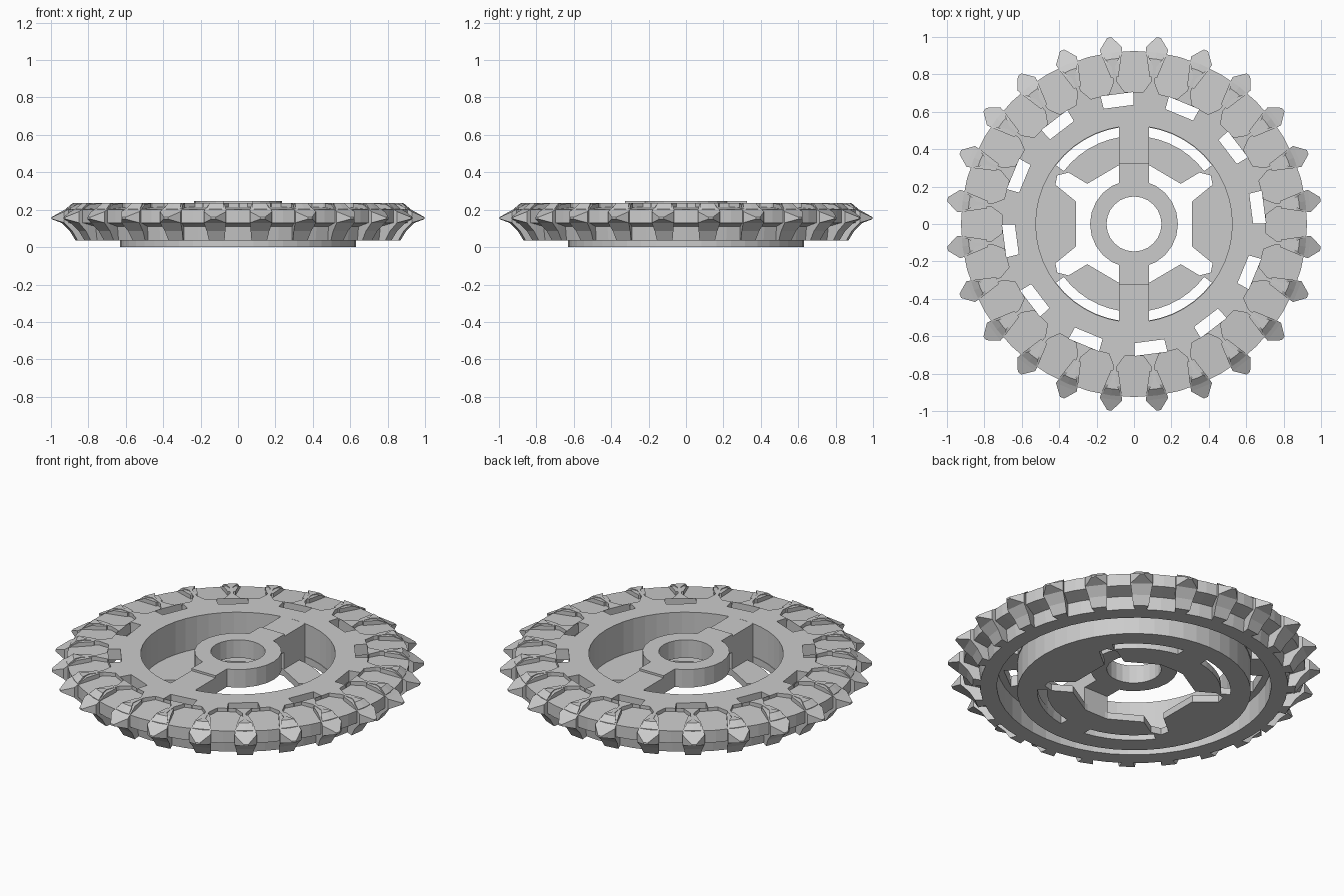
import bpy, bmesh
from math import cos, sin, pi, radians, hypot

if "Cube" in bpy.data.objects:
    bpy.data.objects.remove(bpy.data.objects["Cube"])

def make(name, verts, faces):
    me = bpy.data.meshes.new(name)
    me.from_pydata(verts, [], faces)
    bm = bmesh.new()
    bm.from_mesh(me)
    bmesh.ops.recalc_face_normals(bm, faces=bm.faces)
    bm.to_mesh(me)
    bm.free()
    ob = bpy.data.objects.new(name, me)
    bpy.context.collection.objects.link(ob)
    return ob

def lathe(name, profile, n):
    """Revolve a closed (r, z) profile around z."""
    m = len(profile)
    verts = [(r * cos(2 * pi * i / n), r * sin(2 * pi * i / n), z)
             for i in range(n) for r, z in profile]
    faces = [(i * m + j, i * m + (j + 1) % m,
              (i + 1) % n * m + (j + 1) % m, (i + 1) % n * m + j)
             for i in range(n) for j in range(m)]
    return make(name, verts, faces)

def loft(name, sections, angles):
    """Skin equal-length closed loops of points, repeated around z."""
    verts, faces = [], []
    m, k = len(sections[0]), len(sections)
    for a in angles:
        b, c, s = len(verts), cos(a), sin(a)
        verts += [(x * c - y * s, x * s + y * c, z)
                  for sec in sections for x, y, z in sec]
        faces += [(b + i * m + j, b + i * m + (j + 1) % m,
                   b + (i + 1) * m + (j + 1) % m, b + (i + 1) * m + j)
                  for i in range(k - 1) for j in range(m)]
        faces += [tuple(range(b, b + m)),
                  tuple(range(b + (k - 1) * m, b + k * m))]
    return make(name, verts, faces)

def prism(name, outline, low, high, angles=(0,)):
    """Extrude an outline; low may be a function of radius for a sloped base."""
    f = low if callable(low) else (lambda r: low)
    return loft(name, [[(x, y, f(x)) for x, y in outline],
                       [(x, y, high) for x, y in outline]], angles)

def cut(ob, cutter):
    cutter.hide_render = True
    mod = ob.modifiers.new("cut", 'BOOLEAN')
    mod.operation, mod.solver, mod.object = 'DIFFERENCE', 'EXACT', cutter
    bpy.context.view_layer.objects.active = ob
    bpy.ops.object.modifier_apply(modifier=mod.name)
    bpy.data.objects.remove(cutter)

def steps(n, offset=0.0):
    return [radians(offset) + 2 * pi * i / n for i in range(n)]

# Rim: drum wall, web, outer flange and overhanging upper band
rim = lathe("rim", [(.525, 0), (.63, 0), (.63, .17), (.74, .17), (.74, .035),
                    (.83, .035), (.84, .11), (.925, .13), (.925, .205),
                    (.89, .235), (.525, .235)], 48)

# Rounded pockets between the teeth, floor falling slightly outwards
half = [(.705, .05), (.76, .09), (.84, .102), (.89, .078), (.97, .065)]
pocket = half + [(r, -t) for r, t in reversed(half)]
cut(rim, prism("pocket_cutter", pocket,
               lambda r: .215 - (r - .705) * .06, .3, steps(24)))

# Windows through the web
cut(rim, prism("window_cutter", [(.632, -.08), (.632, .08), (.70, .088), (.70, -.088)],
               .1, .3, steps(12, 7.5)))

# Pointed teeth with blocks running down to the lower flange
def section(r, low, high, w):
    return [(r, -w, low), (r, w, low), (r, w, high), (r, -w, high)]

loft("teeth", [section(.79, .035, .234, .02), section(.87, .035, .23, .042),
               section(.90, .085, .215, .05), section(.945, .13, .19, .06),
               section(1.005, .15, .16, .012)], steps(24, 7.5))

# Floor plate with its cross-shaped opening
floor = prism("floor", [(.54 * cos(a), .54 * sin(a)) for a in steps(48)], 0, .04)
quarter = [(.31, .12), (.42, .21), (.41, .26), (.35, .275), (.25, .215), (.08, .315)]
opening = (quarter + [(0, .328)] + [(-x, y) for x, y in reversed(quarter)]
           + [(-x, -y) for x, y in quarter] + [(0, -.328)]
           + [(x, -y) for x, y in reversed(quarter)])
cut(floor, prism("opening_cutter", opening, -.1, .1))

# Four curved slots beside the wall, mirrored about both axes
for sx in (1, -1):
    for sy in (1, -1):
        arc = [radians(37 + 44 * i / 6) for i in range(7)]
        slot = ([(sx * .522 * cos(a), sy * .522 * sin(a)) for a in arc]
                + [(sx * .47 * cos(a), sy * .47 * sin(a)) for a in reversed(arc)])
        cut(floor, prism("slot_cutter", slot, -.1, .1))

# Hub ring held by two arms on solid posts
lathe("hub", [(.147, .14), (.235, .14), (.235, .247), (.147, .247)], 24)
for name, y0, y1, z0, z1 in (("arm", .2, .325, .14, .247), ("post", .318, .535, 0, .2345)):
    for side, s in (("back", 1), ("front", -1)):
        prism(f"{name}_{side}", [(-.08, s * y0), (.08, s * y0), (.08, s * y1), (-.08, s * y1)],
              z0, z1)
